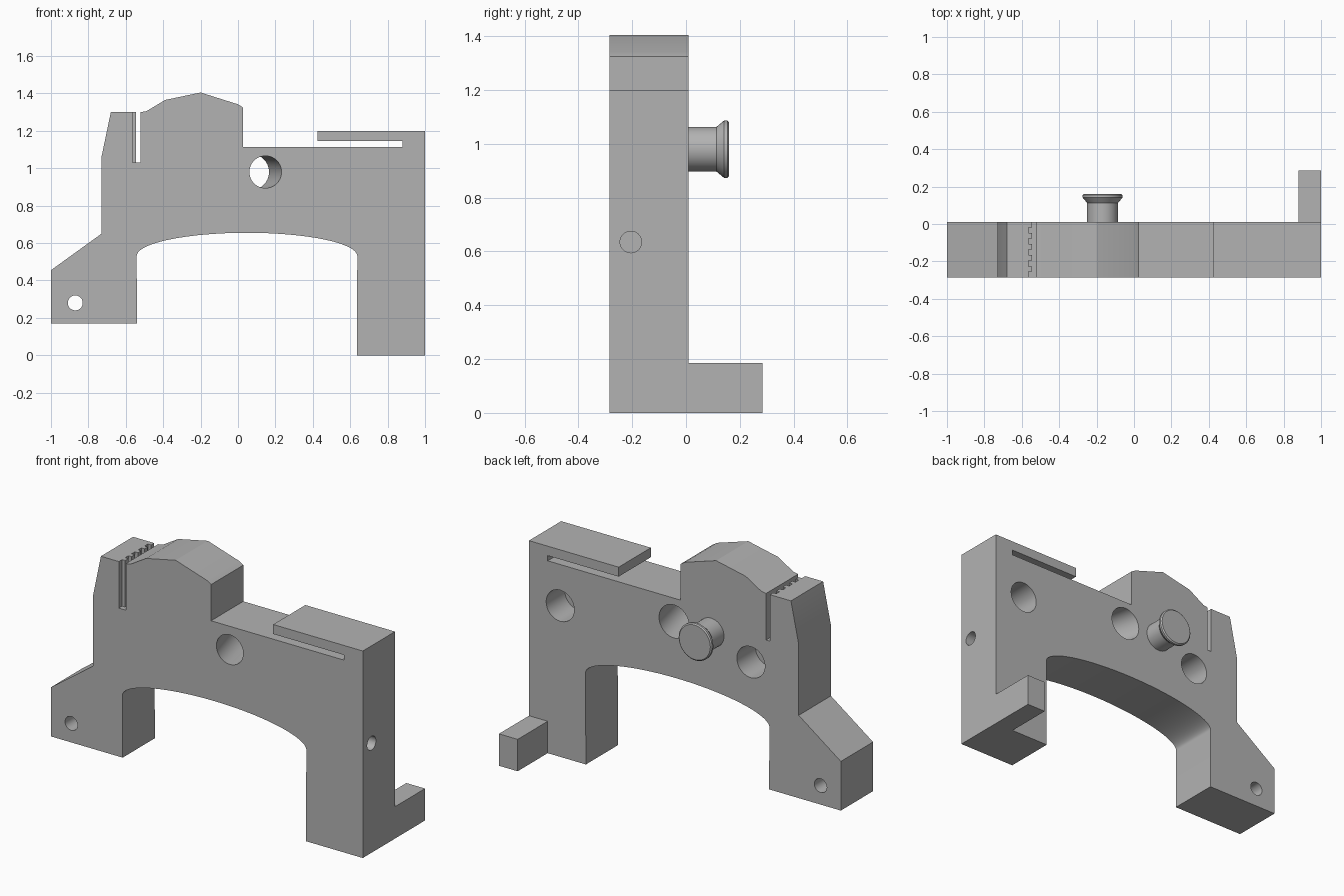
import bpy, bmesh, math
from mathutils import Vector

cube = bpy.data.objects.get("Cube")
if cube:
    bpy.data.objects.remove(cube, do_unlink=True)

grey = bpy.data.materials.new("plain grey")
grey.use_nodes = True
grey.diffuse_color = (0.45, 0.45, 0.45, 1)
grey.node_tree.nodes["Principled BSDF"].inputs["Base Color"].default_value = (0.45, 0.45, 0.45, 1)

FRONT, BACK = -0.285, 0.01


def finish(name, bm):
    bmesh.ops.recalc_face_normals(bm, faces=bm.faces[:])
    mesh = bpy.data.meshes.new(name)
    bm.to_mesh(mesh)
    bm.free()
    mesh.materials.append(grey)
    obj = bpy.data.objects.new(name, mesh)
    bpy.context.collection.objects.link(obj)
    return obj


def select(obj):
    bpy.ops.object.select_all(action='DESELECT')
    obj.select_set(True)
    bpy.context.view_layer.objects.active = obj


def smooth(obj):
    select(obj)
    bpy.ops.object.shade_smooth_by_angle(angle=math.radians(25))


def extrude_profile(name, points, y0, y1):
    bm = bmesh.new()
    face = bm.faces.new([bm.verts.new((x, y0, z)) for x, z in points])
    new = bmesh.ops.extrude_face_region(bm, geom=[face])["geom"]
    verts = [g for g in new if isinstance(g, bmesh.types.BMVert)]
    bmesh.ops.translate(bm, verts=verts, vec=(0, y1 - y0, 0))
    return finish(name, bm)


def box(name, x0, x1, y0, y1, z0, z1):
    return extrude_profile(name, [(x0, z0), (x1, z0), (x1, z1), (x0, z1)], y0, y1)


def round_part(name, rings, along="y", n=40):
    """Loft circles, given as (centre, radius), facing along y or x."""
    side = Vector((1, 0, 0)) if along == "y" else Vector((0, 1, 0))
    up = Vector((0, 0, 1))
    bm = bmesh.new()
    loops = []
    for centre, r in rings:
        angles = [math.tau * i / n for i in range(n)]
        loops.append([bm.verts.new(Vector(centre) + r * (math.cos(a) * side + math.sin(a) * up))
                      for a in angles])
    for a, b in zip(loops, loops[1:]):
        for i in range(n):
            j = (i + 1) % n
            bm.faces.new((a[i], a[j], b[j], b[i]))
    bm.faces.new(loops[0])
    bm.faces.new(loops[-1])
    return finish(name, bm)


def combine(target, tool, operation):
    tool.hide_render = True
    mod = target.modifiers.new(tool.name, 'BOOLEAN')
    mod.operation, mod.solver, mod.object = operation, 'EXACT', tool
    select(target)
    bpy.ops.object.modifier_apply(modifier=mod.name)
    bpy.data.objects.remove(tool, do_unlink=True)


# Bracket outline: elliptical arch first, then round the outside
STEPS = 48
outline = [(-1, 0.17), (-0.54, 0.17)]
for i in range(STEPS + 1):
    t = math.pi * (1 - i / STEPS)
    outline.append((0.048 + 0.59 * math.cos(t), 0.53 + 0.125 * math.sin(t)))
outline += [
    (0.635, 0), (1, 0), (1, 1.2),
    (0.425, 1.2), (0.425, 1.145), (0.88, 1.145), (0.88, 1.115),   # overhanging tongue
    (0.027, 1.115), (0.027, 1.325), (0, 1.342), (-0.2, 1.405), (-0.39, 1.365),
    (-0.49, 1.305), (-0.52, 1.3), (-0.52, 1.03), (-0.545, 1.03), (-0.545, 1.3),
    (-0.68, 1.3), (-0.73, 1.06), (-0.73, 0.65), (-1, 0.455),
]
bracket = extrude_profile("bracket", outline, FRONT, BACK)

# Foot behind the long leg
combine(bracket, box("foot", 0.88, 1, BACK - 0.05, 0.285, 0, 0.185), 'UNION')

# Comb grooves on one wall of the narrow slot
for i in range(5):
    y = FRONT + 0.059 * i
    start = y - 0.02 if i == 0 else y
    combine(bracket, box("groove", -0.565, -0.535, start, y + 0.03, 1.03, 1.35), 'DIFFERENCE')

# Slanted, slightly flared hole through the middle
slope, flare = -0.077 / (BACK - FRONT), 0.01 / (BACK - FRONT)
rings = [((0.147 + slope * d, FRONT + d, 0.98), 0.086 + flare * d) for d in (-0.05, 0.35)]
combine(bracket, round_part("slanted_hole", rings), 'DIFFERENCE')

# Blind holes in the back
for x in (0.8, -0.423):
    rings = [((x, y, 0.876), 0.09) for y in (BACK - 0.17, BACK + 0.05)]
    combine(bracket, round_part("blind_hole", rings), 'DIFFERENCE')

# Pin hole through the short leg, and one in the end of the long leg
rings = [((-0.87, y, 0.28), 0.04) for y in (FRONT - 0.05, BACK + 0.05)]
combine(bracket, round_part("pin_hole", rings), 'DIFFERENCE')
rings = [((x, -0.205, 0.635), 0.04) for x in (0.8, 1.05)]
combine(bracket, round_part("end_hole", rings, "x"), 'DIFFERENCE')
smooth(bracket)

# Flared knob on the back
profile = [(BACK - 0.01, 0.083), (0.113, 0.083), (0.142, 0.107), (0.154, 0.107), (0.16, 0.1)]
smooth(round_part("knob", [((-0.168, y, 0.98), r) for y, r in profile]))
